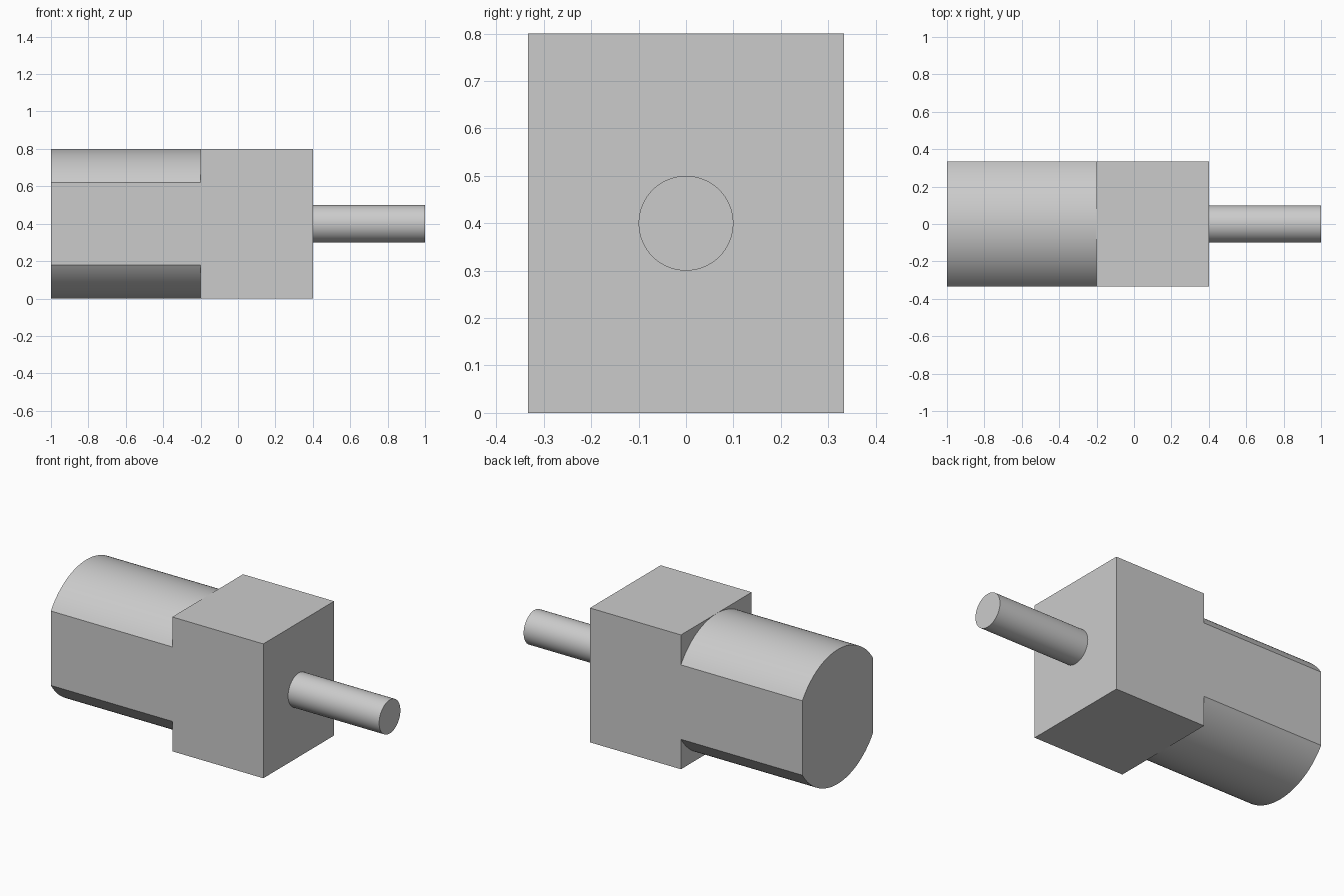
import bpy, bmesh
from math import asin, cos, sin, pi, radians

cube = bpy.data.objects.get("Cube")
if cube:
    bpy.data.objects.remove(cube, do_unlink=True)

grey = bpy.data.materials.new("plain_grey")
grey.use_nodes = True
grey.diffuse_color = (0.6, 0.6, 0.6, 1)
grey.node_tree.nodes["Principled BSDF"].inputs["Base Color"].default_value = (0.6, 0.6, 0.6, 1)

AXIS_Z = 0.4        # height of the common axis
RADIUS = 0.4        # motor can radius
HALF_WIDTH = 0.333  # distance from axis to the side flats


def extrude_along_x(name, profile, x0, x1):
    """Closed (y, z) profile around the axis, extruded from x0 to x1."""
    bm = bmesh.new()
    face = bm.faces.new([bm.verts.new((x0, y, AXIS_Z + z)) for y, z in profile])
    result = bmesh.ops.extrude_face_region(bm, geom=[face], use_keep_orig=True)
    moved = [v for v in result["geom"] if isinstance(v, bmesh.types.BMVert)]
    bmesh.ops.translate(bm, verts=moved, vec=(x1 - x0, 0, 0))
    bmesh.ops.recalc_face_normals(bm, faces=bm.faces)
    mesh = bpy.data.meshes.new(name)
    bm.to_mesh(mesh)
    bm.free()
    mesh.materials.append(grey)
    obj = bpy.data.objects.new(name, mesh)
    bpy.context.collection.objects.link(obj)
    bpy.ops.object.select_all(action="DESELECT")
    obj.select_set(True)
    bpy.context.view_layer.objects.active = obj
    bpy.ops.object.shade_smooth_by_angle(angle=radians(20))
    return obj


def arc(radius, start, end, steps):
    return [(radius * cos(start + (end - start) * i / steps),
             radius * sin(start + (end - start) * i / steps)) for i in range(steps + 1)]


# Motor can: round top and bottom, flat sides
flat = pi / 2 - asin(HALF_WIDTH / RADIUS)
top = arc(RADIUS, flat, pi - flat, 40)
extrude_along_x("motor_can", top + [(-y, -z) for y, z in top], -1, -0.2)

# Gearbox block
w, h = HALF_WIDTH, AXIS_Z
extrude_along_x("gearbox_block", [(w, h), (-w, h), (-w, -h), (w, -h)], -0.2, 0.4)

# Output shaft
extrude_along_x("output_shaft", arc(0.1, 0, 2 * pi, 64)[:-1], 0.4, 1)
